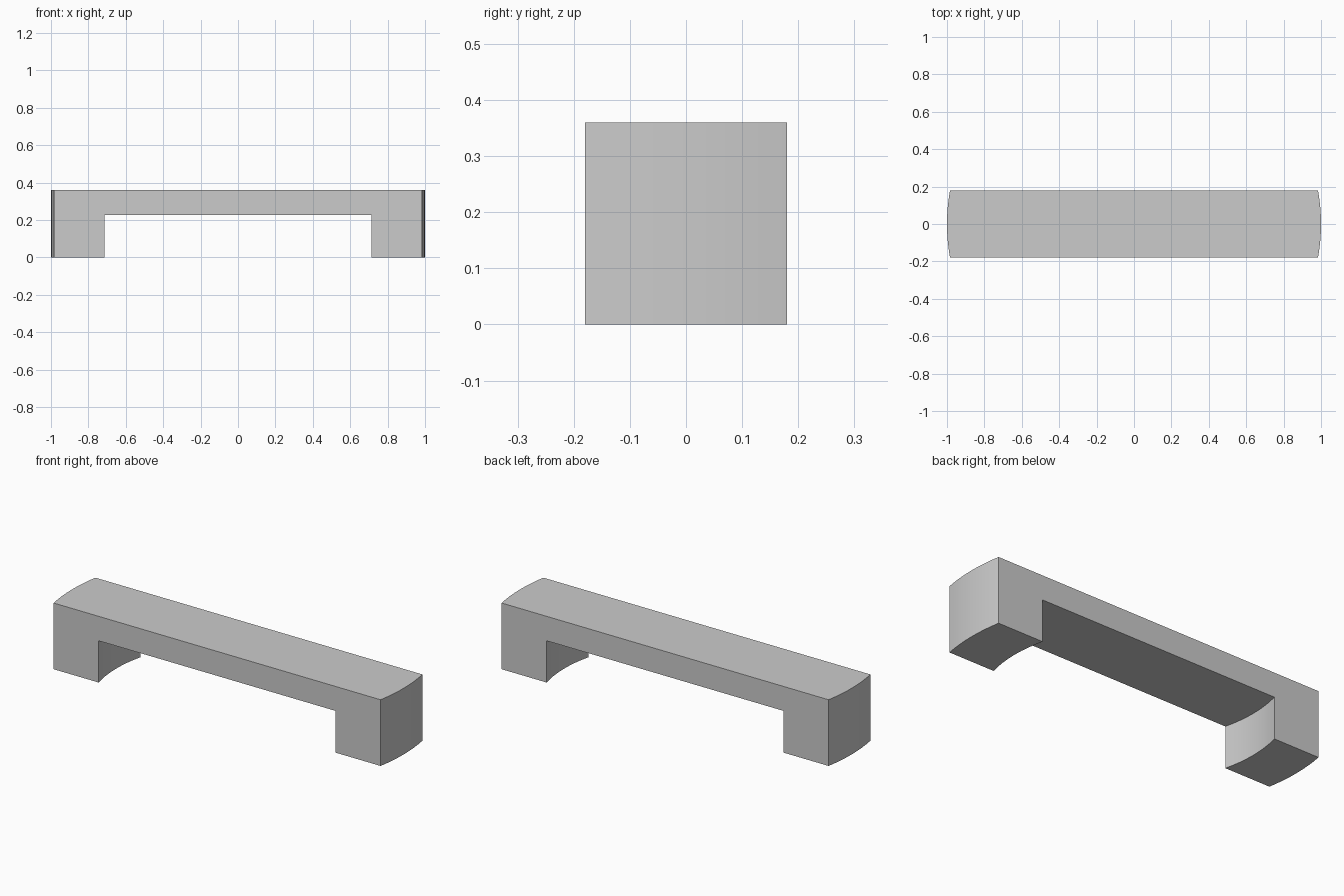
import bpy
import bmesh
import math

cube = bpy.data.objects.get("Cube")
if cube:
    bpy.data.objects.remove(cube, do_unlink=True)

HALF_DEPTH = 0.18
HEIGHT = 0.36
BEAM_BOTTOM = 0.227
OUTER_RADIUS = 1.0
INNER_RADIUS = 0.735
SEGMENTS = 8

# Plain grey finish
grey = bpy.data.materials.new("grey")
grey.use_nodes = True
colour = (0.6, 0.6, 0.6, 1)
grey.diffuse_color = colour
grey.node_tree.nodes["Principled BSDF"].inputs["Base Color"].default_value = colour


def section(y):
    """Bridge-shaped outline whose ends follow concentric arcs."""
    outer = math.sqrt(OUTER_RADIUS ** 2 - y * y)
    inner = math.sqrt(INNER_RADIUS ** 2 - y * y)
    half = [(outer, HEIGHT), (outer, 0), (inner, 0), (inner, BEAM_BOTTOM)]
    return half + [(-x, z) for x, z in reversed(half)]


# Handle: sweep the outline from front to back
bm = bmesh.new()
sweep = math.asin(HALF_DEPTH / OUTER_RADIUS)
rings = []
for i in range(SEGMENTS + 1):
    y = OUTER_RADIUS * math.sin(sweep * (2 * i / SEGMENTS - 1))
    rings.append([bm.verts.new((x, y, z)) for x, z in section(y)])
for a, b in zip(rings, rings[1:]):
    for k in range(len(a)):
        n = (k + 1) % len(a)
        bm.faces.new((a[k], a[n], b[n], b[k]))
bm.faces.new(rings[0])
bm.faces.new(rings[-1])
bmesh.ops.recalc_face_normals(bm, faces=bm.faces)

mesh = bpy.data.meshes.new("bar_handle")
bm.to_mesh(mesh)
bm.free()
mesh.materials.append(grey)
handle = bpy.data.objects.new("bar_handle", mesh)
bpy.context.collection.objects.link(handle)

# Smooth the curved ends, keep the corners sharp
bpy.context.view_layer.objects.active = handle
handle.select_set(True)
bpy.ops.object.shade_smooth_by_angle(angle=math.radians(30))
